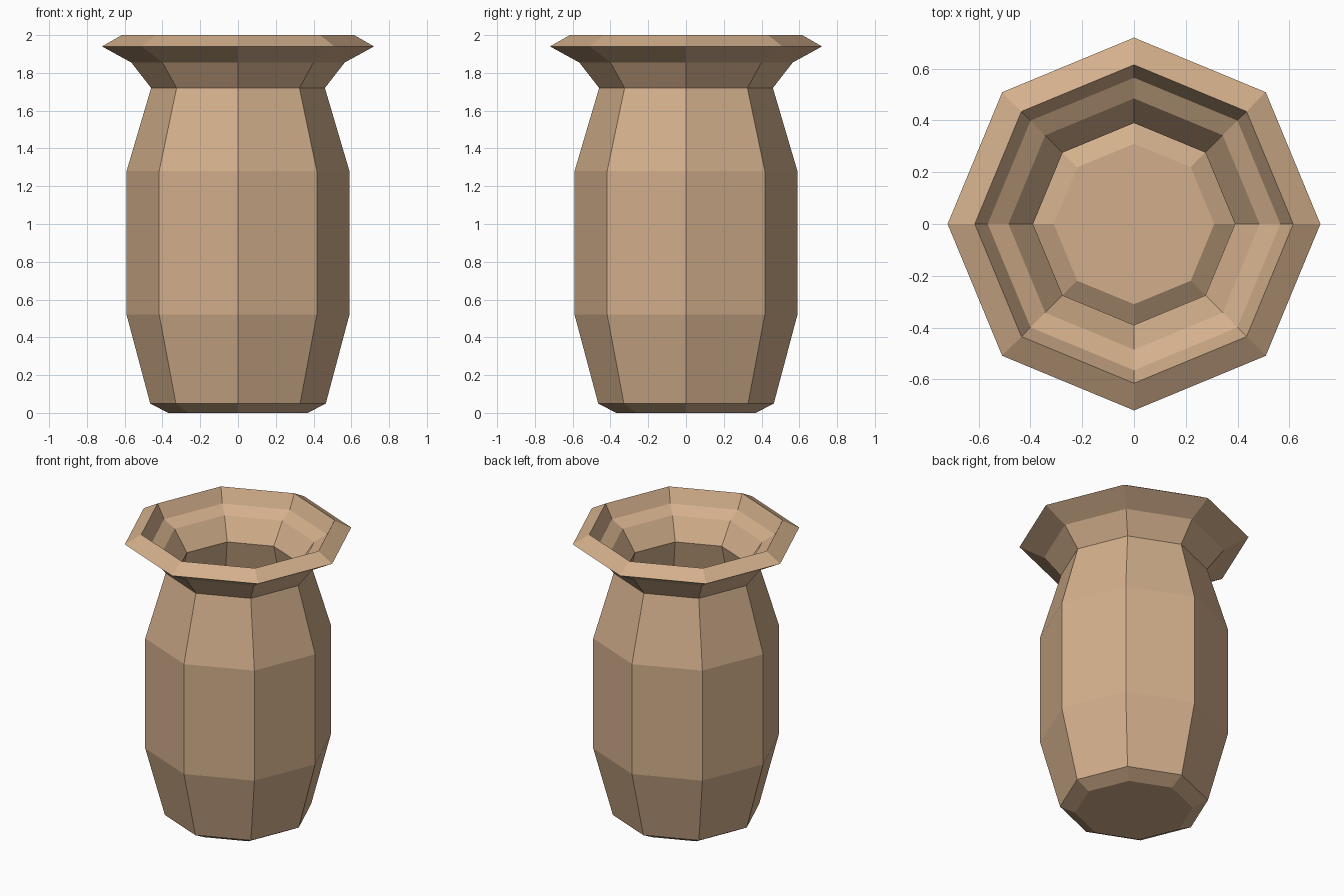
import bpy
import bmesh
from math import cos, sin, pi

SIDES = 8

old = bpy.data.objects.get("Cube")
if old:
    bpy.data.objects.remove(old, do_unlink=True)

# Plain clay colour
clay = bpy.data.materials.new("clay")
clay.use_nodes = True
clay.diffuse_color = (0.65, 0.43, 0.26, 1)
clay.node_tree.nodes["Principled BSDF"].inputs["Base Color"].default_value = clay.diffuse_color

# Radius and height: up the outside, over the rim, down the inside
outside = [(0.37, 0), (0.465, 0.05), (0.59, 0.52), (0.59, 1.28),
           (0.46, 1.72), (0.565, 1.855), (0.72, 1.94)]
inside = [(0.615, 2.0), (0.565, 1.905), (0.485, 1.86), (0.39, 1.72),
          (0.51, 1.28), (0.51, 0.52), (0.39, 0.08), (0.31, 0.13)]


def lathe(name, profile, material):
    """Turn a profile into a faceted, closed vessel."""
    bm = bmesh.new()
    rings = [[bm.verts.new((r * cos(2 * pi * i / SIDES), r * sin(2 * pi * i / SIDES), z))
              for i in range(SIDES)] for r, z in profile]
    for low, high in zip(rings, rings[1:]):
        for i in range(SIDES):
            j = (i + 1) % SIDES
            bm.faces.new((low[i], low[j], high[j], high[i]))
    # Underside and inner floor
    bm.faces.new(rings[0][::-1])
    bm.faces.new(rings[-1])
    bmesh.ops.recalc_face_normals(bm, faces=bm.faces)
    mesh = bpy.data.meshes.new(name)
    bm.to_mesh(mesh)
    bm.free()
    mesh.materials.append(material)
    obj = bpy.data.objects.new(name, mesh)
    bpy.context.collection.objects.link(obj)
    return obj


lathe("vase", outside + inside, clay)
